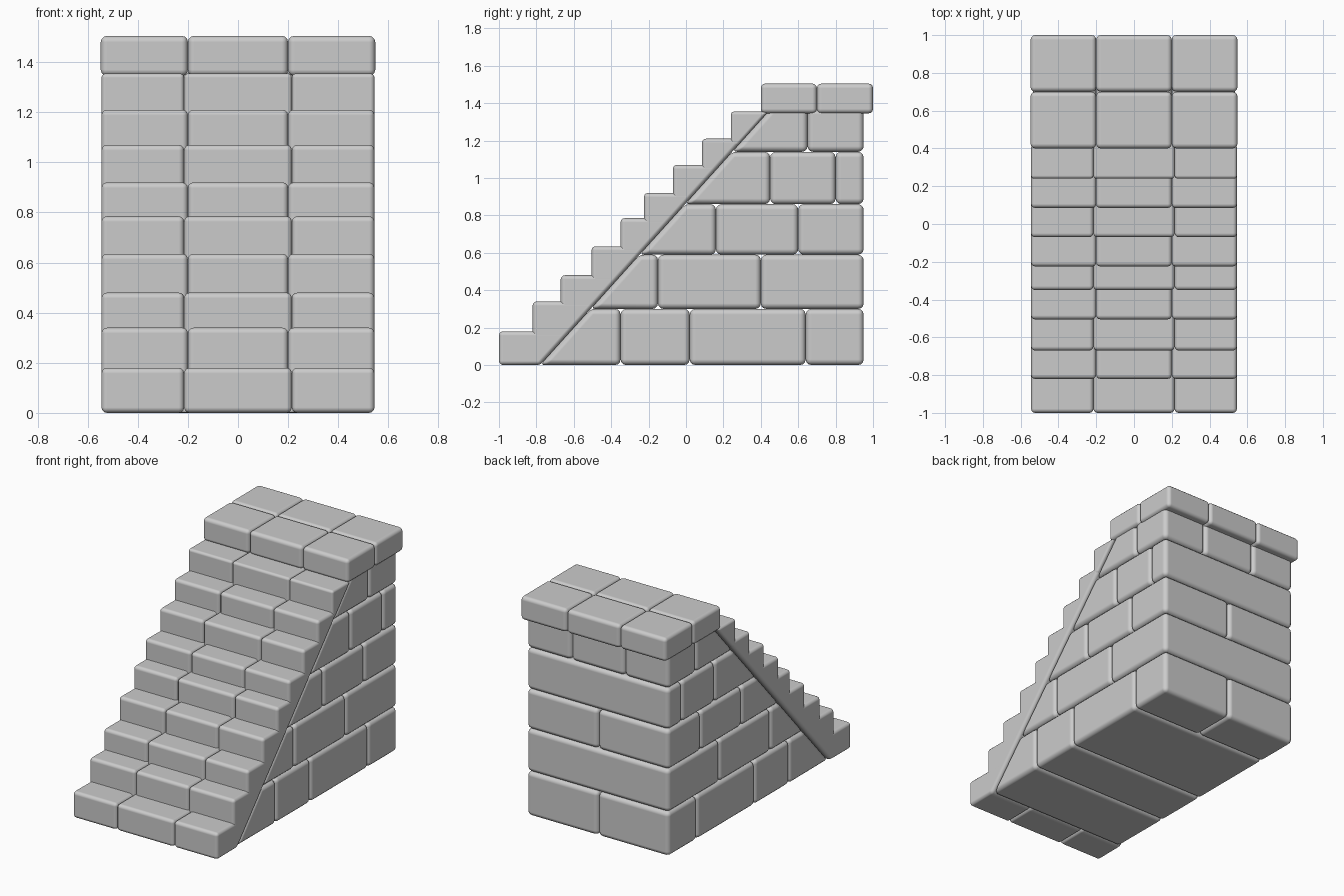
import bpy, bmesh
from mathutils import Vector

if "Cube" in bpy.data.objects:
    bpy.data.objects.remove(bpy.data.objects["Cube"])

stone = bpy.data.materials.new("grey stone")
stone.diffuse_color = (0.6, 0.6, 0.6, 1)
stone.use_nodes = True
stone.node_tree.nodes["Principled BSDF"].inputs["Base Color"].default_value = stone.diffuse_color

# Sloping joint between the stair stones and the wall behind them
SLOPE_POINT = Vector((0, -0.78, 0))
SLOPE_NORMAL = Vector((0, 1.36, -1.225)).normalized()


def block(name, x, y, z, clip=0, bevel=0.025):
    """Rounded stone; clip 1 keeps the part behind the slope, -1 the part in front."""
    bm = bmesh.new()
    bmesh.ops.create_cube(bm, size=1)
    for v in bm.verts:
        v.co = [(a + b) / 2 + c * (b - a) for (a, b), c in zip((x, y, z), v.co)]
    if clip:
        bmesh.ops.bisect_plane(bm, geom=bm.verts[:] + bm.edges[:] + bm.faces[:],
                               plane_co=SLOPE_POINT, plane_no=SLOPE_NORMAL * clip,
                               clear_inner=True)
        bmesh.ops.holes_fill(bm, edges=[e for e in bm.edges if e.is_boundary])
        bmesh.ops.recalc_face_normals(bm, faces=bm.faces[:])
    mesh = bpy.data.meshes.new(name)
    bm.to_mesh(mesh)
    bm.free()
    mesh.materials.append(stone)
    mesh.shade_smooth()
    obj = bpy.data.objects.new(name, mesh)
    bpy.context.collection.objects.link(obj)
    mod = obj.modifiers.new("rounded edges", 'BEVEL')
    mod.width, mod.segments = bevel, 3
    mod.limit_method = 'ANGLE'
    mod.harden_normals = True


# Stair stones, three across each step
fronts = [-1, -0.82, -0.67, -0.505, -0.35, -0.225, -0.07, 0.085, 0.24]
tops = [0.18, 0.34, 0.48, 0.635, 0.785, 0.92, 1.07, 1.21, 1.355]
for i, (y, top) in enumerate(zip(fronts, tops)):
    bottom = tops[i - 1] - 0.04 if i else 0
    seam = 0.2 if i % 2 else 0.215
    for x in ((-0.545, -seam), (-seam, seam), (seam, 0.545)):
        block("step_stone", x, (y, y + 0.42), (bottom, top), -1, 0.022)

# Landing slabs, three by two, overhanging the back wall
for y in ((0.4, 0.7), (0.7, 1.0)):
    for x in ((-0.548, -0.2), (-0.2, 0.2), (0.2, 0.548)):
        block("landing_slab", x, y, (1.345, 1.505), 0, 0.025)

# Wall courses: bottom, top, seams along the side, seams across the back
W, BACK = 0.535, 0.95
courses = [
    (0, 0.30, (-0.35, 0.02, 0.64), (0,)),
    (0.30, 0.59, (-0.15, 0.40), ()),
    (0.59, 0.86, (0.16, 0.60), (0,)),
    (0.86, 1.14, (0.45, 0.80), ()),
    (1.14, 1.37, (0.65,), (-0.2, 0.2)),
]
for z0, z1, side_seams, back_seams in courses:
    ys = [-0.8, *side_seams, BACK]
    for y in zip(ys, ys[1:]):
        xs = [-W, *(back_seams if y[1] == BACK else ()), W]
        for x in zip(xs, xs[1:]):
            block("wall_stone", x, y, (z0, z1), 1, 0.03)
